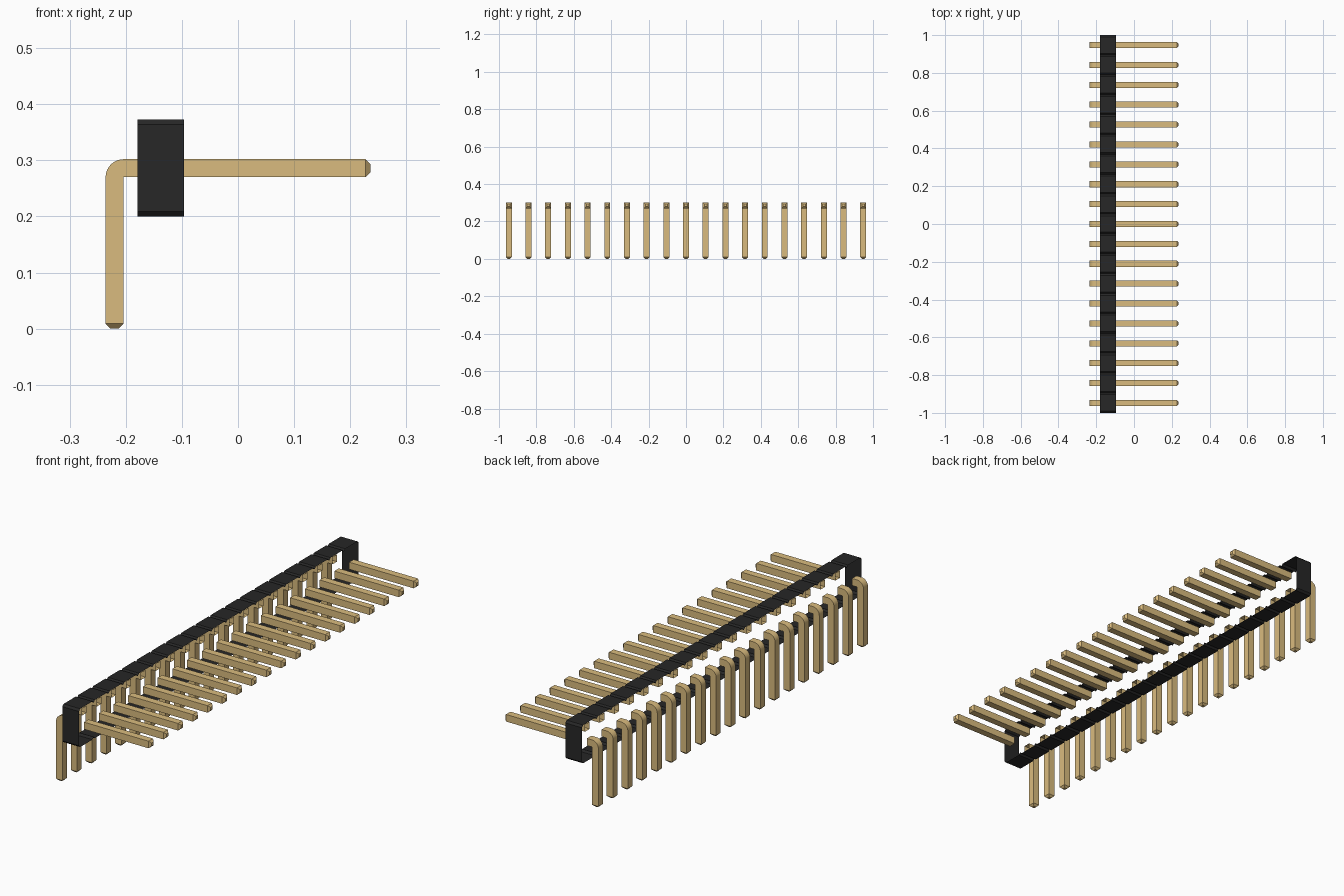
import bpy
import bmesh
import math

if "Cube" in bpy.data.objects:
    bpy.data.objects.remove(bpy.data.objects["Cube"], do_unlink=True)

COUNT = 19
PITCH = 2 / COUNT
HALF = 0.016                     # half thickness of a pin
X0, X1 = -0.179, -0.096          # housing depth
Z0, Z1 = 0.2, 0.373              # housing height
CUT = 0.009                      # chamfer of housing and pin tips


def material(name, color):
    m = bpy.data.materials.new(name)
    m.use_nodes = True
    m.diffuse_color = color
    m.node_tree.nodes["Principled BSDF"].inputs["Base Color"].default_value = color
    return m


gold = material("gold", (0.70, 0.50, 0.21, 1))
black = material("black", (0.02, 0.02, 0.02, 1))


def add_object(name, mesh, y=0):
    ob = bpy.data.objects.new(name, mesh)
    ob.location.y = y
    bpy.context.collection.objects.link(ob)
    return ob


def loft(name, rings, mat, cap_start=False):
    """Skin a list of closed rings into an open-ended tube."""
    bm = bmesh.new()
    rows = [[bm.verts.new(p) for p in ring] for ring in rings]
    for a, b in zip(rows, rows[1:]):
        for i in range(len(a)):
            j = (i + 1) % len(a)
            bm.faces.new((a[i], a[j], b[j], b[i]))
    if cap_start:
        bm.faces.new(rows[0][::-1])
    bmesh.ops.remove_doubles(bm, verts=bm.verts, dist=1e-5)
    bmesh.ops.recalc_face_normals(bm, faces=bm.faces)
    mesh = bpy.data.meshes.new(name)
    bm.to_mesh(mesh)
    bm.free()
    mesh.materials.append(mat)
    return mesh


def ring(inner, outer, half=HALF):
    """Rectangular pin section between two (x, z) points."""
    return [(inner[0], -half, inner[1]), (inner[0], half, inner[1]),
            (outer[0], half, outer[1]), (outer[0], -half, outer[1])]


# Housing: a notched sleeve, open towards both pin sides
top = []
for i in range(COUNT):
    y = -1 + i * PITCH
    top += [(y, Z1 - CUT), (y + CUT, Z1), (y + PITCH - CUT, Z1)]
top.append((1, Z1 - CUT))
outline = top + [(y, Z0 + Z1 - z) for y, z in reversed(top)]
add_object("housing", loft("housing", [[(x, y, z) for y, z in outline]
                                       for x in (X0, X1)], black))

# Bent leg: tapered foot, straight shank, rounded elbow up to the housing
xi, xo, zi, zo = -0.204, -0.236, 0.27, 0.302
leg_rings = [ring((xi - CUT, 0), (xo + CUT, 0), HALF - CUT),
             ring((xi, CUT), (xo, CUT))]
for k in range(9):
    a = math.pi / 2 * k / 8
    leg_rings.append(ring((xi, zi), (xi - 2 * HALF * math.cos(a),
                                     zi + 2 * HALF * math.sin(a))))
leg_rings.append(ring((X0, zi), (X0, zo)))
leg_mesh = loft("leg", leg_rings, gold, cap_start=True)

# Straight contact: tapered tip running back to the housing
tip = 0.236
contact_mesh = loft("contact", [
    ring((tip, zi + CUT), (tip, zo - CUT), HALF - CUT),
    ring((tip - CUT, zi), (tip - CUT, zo)),
    ring((X1, zi), (X1, zo))], gold, cap_start=True)

for i in range(COUNT):
    y = -1 + (i + 0.5) * PITCH
    leg = add_object(f"bent_leg_{i + 1}", leg_mesh, y)
    add_object(f"contact_{i + 1}", contact_mesh, y)

# Smooth the elbow, keep the pin edges sharp
bpy.ops.object.select_all(action='DESELECT')
leg.select_set(True)
bpy.context.view_layer.objects.active = leg
bpy.ops.object.shade_smooth_by_angle(angle=math.radians(30))
